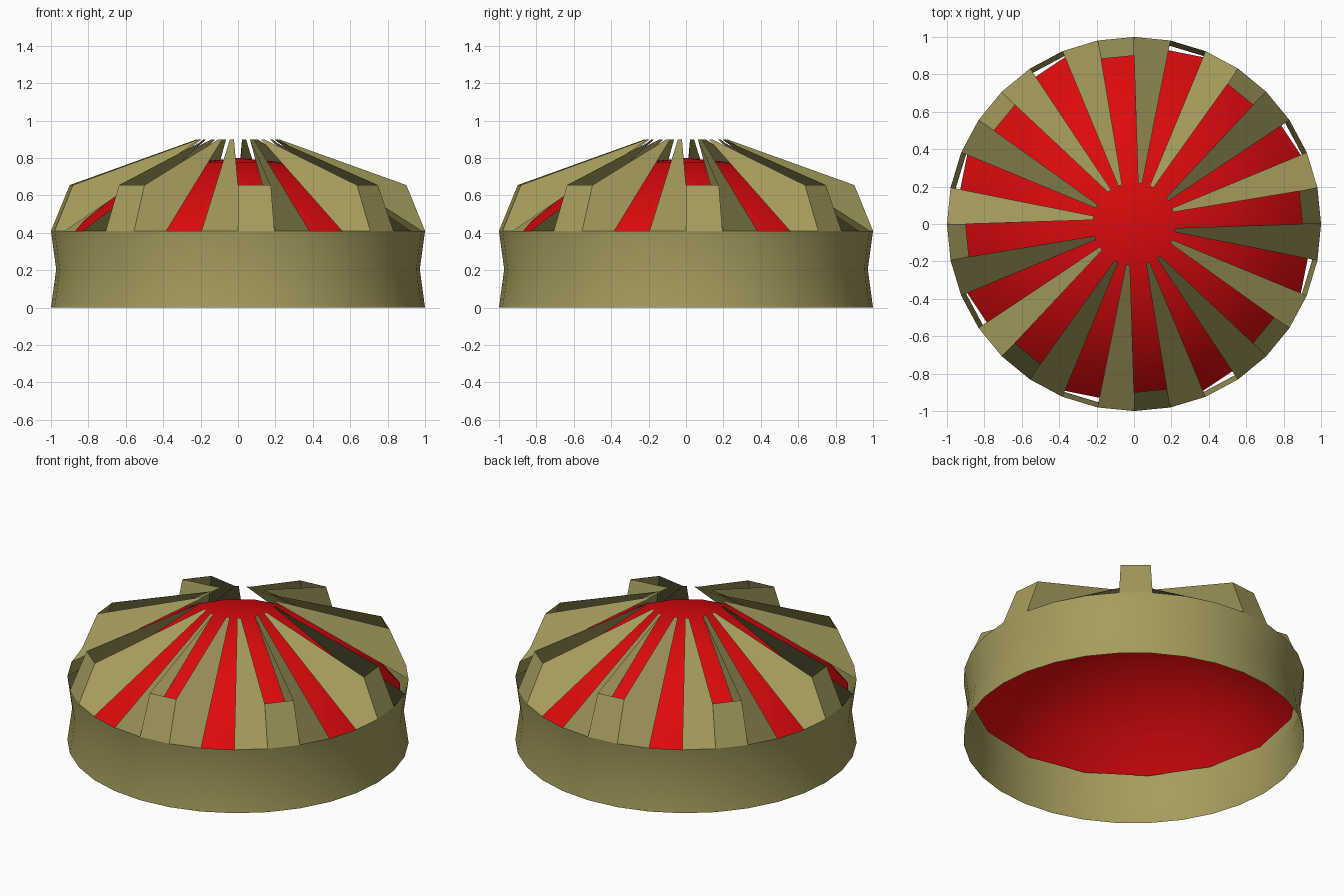
import bpy, bmesh, math

if "Cube" in bpy.data.objects:
    bpy.data.objects.remove(bpy.data.objects["Cube"])

SEG = 32
STEP = 2 * math.pi / SEG


def material(name, color):
    m = bpy.data.materials.new(name)
    m.diffuse_color = color
    m.use_nodes = True
    m.node_tree.nodes["Principled BSDF"].inputs["Base Color"].default_value = m.diffuse_color
    return m


olive = material("olive", (0.38, 0.335, 0.11, 1))
red = material("red", (0.72, 0.003, 0.004, 1))


def polar(r, k, z):
    return (r * math.cos(k * STEP), r * math.sin(k * STEP), z)


def finish(bm, name, mat, smooth):
    me = bpy.data.meshes.new(name)
    bm.to_mesh(me)
    bm.free()
    me.materials.append(mat)
    for p in me.polygons:
        p.use_smooth = smooth
    ob = bpy.data.objects.new(name, me)
    bpy.context.collection.objects.link(ob)
    return ob


def lathe(name, profile, sides, mat, cap=False):
    bm = bmesh.new()
    rings = [[bm.verts.new(polar(r, i * SEG / sides, z)) for i in range(sides)]
             for r, z in profile]
    for a, b in zip(rings, rings[1:]):
        for i in range(sides):
            j = (i + 1) % sides
            bm.faces.new((a[i], a[j], b[j], b[i]))
    if cap:  # close the top with a fan
        top = bm.verts.new((0, 0, cap))
        for i in range(sides):
            bm.faces.new((rings[-1][i], rings[-1][(i + 1) % sides], top))
    return finish(bm, name, mat, True)


# Waisted outer band
lathe("band", [(1, 0), (0.972, 0.205), (1, 0.41)], SEG, olive)

# Shallow spherical dome inside it
R, TOP = 1.18, 0.80
angles = [math.radians(a) for a in (54.9, 43.9, 32.9, 22, 11)]
lathe("dome", [(R * math.sin(a), TOP - R * (1 - math.cos(a))) for a in angles],
      16, red, cap=TOP)


# Tilted spokes: a high edge with a thin wall beside each block,
# and a low edge beside each open slot
def spoke(bm, k, d):
    a0, b0, b1, b2, a2 = [bm.verts.new(p) for p in (
        polar(1, k + d, 0.41), polar(1, k, 0.41), polar(0.9, k, 0.655),
        polar(0.22, k + d * 0.5, 0.9), polar(0.22, k + d, 0.9))]
    for f in ((a0, b0, b1, b2, a2), (b0, b2, b1)):
        bm.faces.new(f if d < 0 else f[::-1])


bm = bmesh.new()
for k in range(0, SEG, 4):
    spoke(bm, k, -1)
    spoke(bm, k + 1, 1)
finish(bm, "spokes", olive, False)

# Sloping rim blocks between pairs of spokes
bm = bmesh.new()
for k in range(0, SEG, 4):
    bm.faces.new([bm.verts.new(p) for p in (
        polar(1, k, 0.41), polar(1, k + 1, 0.41),
        polar(0.9, k + 1, 0.655), polar(0.9, k, 0.655))])
finish(bm, "rim_blocks", olive, False)
